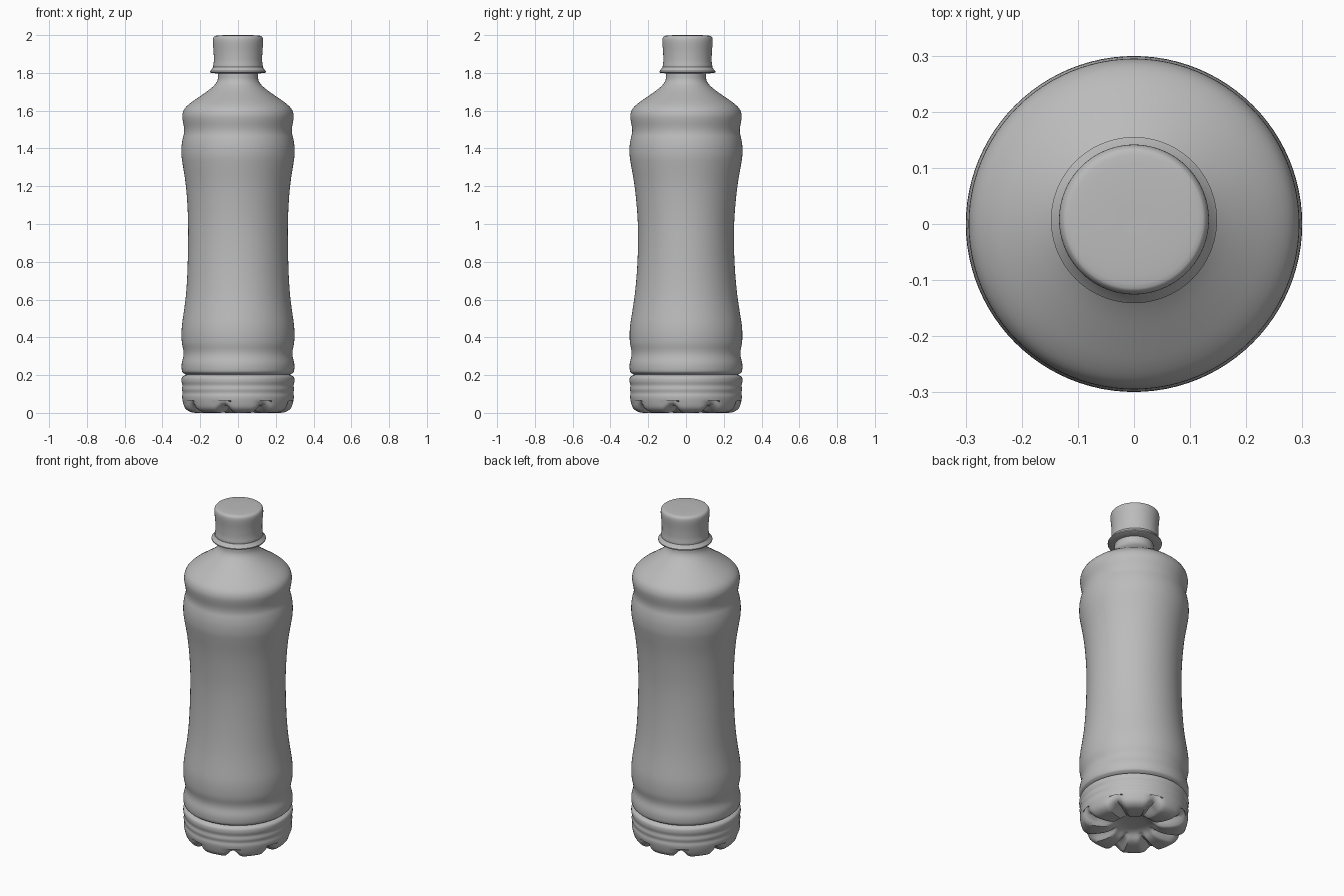
import bpy, bmesh, math
from mathutils import Vector

cube = bpy.data.objects.get("Cube")
if cube:
    bpy.data.objects.remove(cube, do_unlink=True)

SEGMENTS = 96
LOBES = 8
GROOVE_ANGLE = math.radians(-61)

grey = bpy.data.materials.new("plain grey")
grey.use_nodes = True
colour = (0.5, 0.5, 0.5, 1)
grey.diffuse_color = colour
grey.node_tree.nodes["Principled BSDF"].inputs["Base Color"].default_value = colour


def soften(points, steps=3):
    """Run a smooth curve through the profile points."""
    pts = [Vector(p) for p in points]
    ends = [pts[0]] + pts + [pts[-1]]
    out = []
    for a, b, c, d in zip(ends, ends[1:], ends[2:], ends[3:]):
        for i in range(steps):
            t = i / steps
            out.append(b + (c - a) * t / 2 + (2 * a - 5 * b + 4 * c - d) * t * t / 2
                       + (3 * b - a - 3 * c + d) * t ** 3 / 2)
    return out + [pts[-1]]


def lathe(name, profile, shape=None, offset_y=0, sharp=40):
    """Spin (radius, height) points; shape may change each point by angle."""
    bm = bmesh.new()
    rings = []
    for r, z in profile:
        ring = []
        for i in range(SEGMENTS):
            a = math.tau * i / SEGMENTS
            co = shape(r, z, a) if shape else (r * math.cos(a), r * math.sin(a), z)
            ring.append(bm.verts.new(co))
        rings.append(ring)
    for low, high in zip(rings, rings[1:]):
        for i in range(SEGMENTS):
            j = (i + 1) % SEGMENTS
            bm.faces.new((low[i], low[j], high[j], high[i]))
    bmesh.ops.remove_doubles(bm, verts=bm.verts, dist=0.0001)
    bmesh.ops.recalc_face_normals(bm, faces=bm.faces)
    mesh = bpy.data.meshes.new(name)
    bm.to_mesh(mesh)
    bm.free()
    mesh.materials.append(grey)
    obj = bpy.data.objects.new(name, mesh)
    obj.location.y = offset_y
    bpy.context.collection.objects.link(obj)
    bpy.ops.object.select_all(action="DESELECT")
    obj.select_set(True)
    bpy.context.view_layer.objects.active = obj
    bpy.ops.object.shade_smooth_by_angle(angle=math.radians(sharp))
    return obj


def waist(r, z, a):
    """The grip is slightly narrower from front to back."""
    squeeze = 0.04 * math.exp(-((z - 0.9) / 0.28) ** 2)
    return r * math.cos(a), r * math.sin(a) * (1 - squeeze), z


def petals(r, z, a):
    """Radial grooves divide the foot into lobes."""
    groove = max(0, math.cos(LOBES * (a - GROOVE_ANGLE))) ** 2
    band = max(0, 1 - abs(r - 0.215) / 0.11) ** 0.5 if z < 0.06 else 0
    z += 0.045 * groove * band
    r -= 0.012 * groove * band
    return r * math.cos(a), r * math.sin(a), z


# Foot with centre dimple, lobes and the ribbed bottom band
lathe("foot", soften([
    (0, 0.055), (0.06, 0.052), (0.1, 0.04), (0.13, 0.014), (0.17, 0.002),
    (0.22, 0), (0.255, 0.006), (0.28, 0.025), (0.291, 0.055), (0.296, 0.085),
    (0.293, 0.105), (0.297, 0.125), (0.294, 0.145), (0.299, 0.165),
    (0.298, 0.185), (0.29, 0.195), (0.275, 0.202)]), petals)

# Main wall: lower bulges, waisted grip, upper bulges, shoulder and neck
lathe("body", soften([
    (0.275, 0.202), (0.288, 0.21), (0.297, 0.222), (0.298, 0.26),
    (0.289, 0.3), (0.289, 0.33), (0.297, 0.37), (0.299, 0.42), (0.296, 0.47),
    (0.286, 0.54), (0.276, 0.62), (0.269, 0.72), (0.265, 0.85), (0.264, 1.0),
    (0.269, 1.12), (0.278, 1.22), (0.292, 1.31), (0.299, 1.36), (0.299, 1.41),
    (0.293, 1.45), (0.286, 1.48), (0.286, 1.51), (0.293, 1.55), (0.294, 1.58),
    (0.283, 1.61), (0.255, 1.638), (0.21, 1.67), (0.16, 1.705), (0.125, 1.735),
    (0.109, 1.76), (0.106, 1.785), (0.106, 1.82)]), waist)

# Flared safety ring under the cap
lathe("neck_ring", [
    (0.1, 1.797), (0.14, 1.799), (0.148, 1.803), (0.148, 1.809),
    (0.14, 1.818), (0.132, 1.83), (0.1, 1.832)], offset_y=0.007)

# Cap with a softly rounded top edge
lathe("cap", soften([
    (0.1, 1.82), (0.13, 1.826), (0.128, 1.86), (0.129, 1.91), (0.133, 1.955),
    (0.133, 1.978), (0.128, 1.991), (0.115, 1.997), (0.06, 2), (0, 2)]),
    offset_y=0.008)
